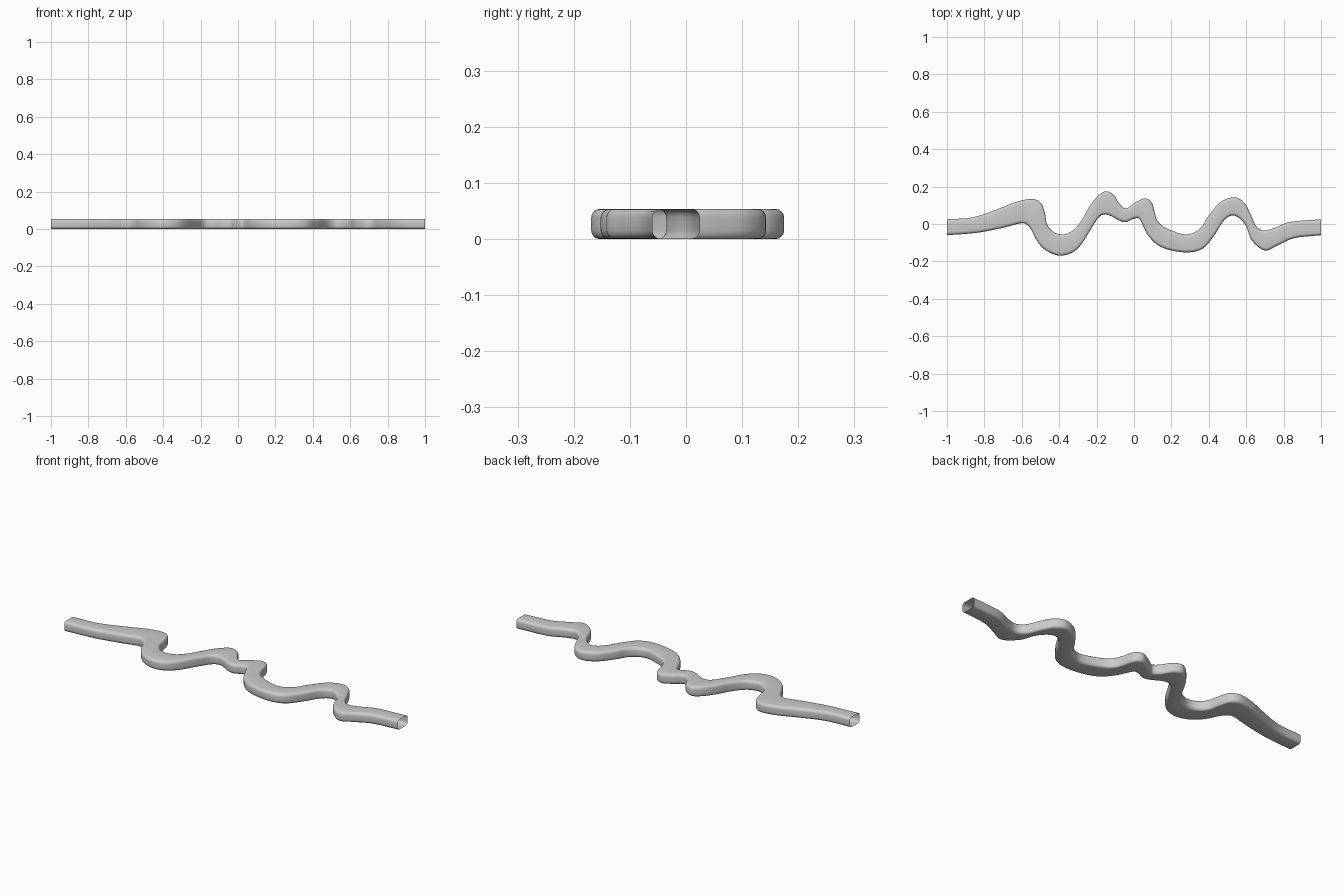
import bpy, bmesh, math
from mathutils import Vector

if "Cube" in bpy.data.objects:
    bpy.data.objects.remove(bpy.data.objects["Cube"])

HEIGHT, RADIUS = 0.054, 0.016
STEPS, CORNER = 5, 5

# Paired bank points along the winding tube: back x, back y, front x, front y
STATIONS = [
    (-1.00, .025, -1.00, -.06), (-.86, .036, -.84, -.047), (-.72, .083, -.70, -.02),
    (-.63, .118, -.61, .003), (-.545, .134, -.575, -.002), (-.497, .112, -.547, -.035),
    (-.477, .06, -.525, -.08), (-.465, 0, -.49, -.126), (-.435, -.039, -.44, -.158),
    (-.385, -.056, -.385, -.169), (-.33, -.037, -.325, -.15), (-.283, .015, -.278, -.104),
    (-.237, .095, -.225, -.018), (-.19, .153, -.188, .036), (-.148, .175, -.155, .051),
    (-.105, .152, -.118, .04), (-.08, .111, -.08, .019), (-.043, .083, -.043, .01),
    (.005, .114, 0, .028), (.06, .137, .028, .029), (.096, .112, .046, -.005),
    (.112, .056, .075, -.06), (.128, .013, .123, -.11), (.175, -.024, .19, -.139),
    (.28, -.056, .29, -.152), (.353, -.024, .37, -.13), (.396, .04, .43, -.06),
    (.46, .115, .476, .013), (.535, .143, .52, .045), (.588, .115, .56, .033),
    (.62, .06, .6, -.013), (.652, -.01, .63, -.088), (.695, -.035, .70, -.142),
    (.754, -.02, .77, -.113), (.834, .011, .86, -.075), (1.00, .025, 1.00, -.06),
]


def catmull(a, b, c, d, t):
    return 0.5 * (2 * b + (c - a) * t + (2 * a - 5 * b + 4 * c - d) * t * t
                  + (3 * b - a - 3 * c + d) * t ** 3)


def smooth_path(points):
    pts = [Vector(p) for p in points]
    pts = [2 * pts[0] - pts[1]] + pts + [2 * pts[-1] - pts[-2]]
    out = []
    for i in range(1, len(pts) - 2):
        out += [catmull(*pts[i - 1:i + 3], k / STEPS) for k in range(STEPS)]
    return out + [pts[-2]]


def section(back, front):
    # Rounded rectangle spanning the two banks
    across = (front - back).normalized()
    half = (front - back).length / 2
    mid = (front + back) / 2
    ring = []
    for q, (sx, sz) in enumerate([(1, 1), (-1, 1), (-1, -1), (1, -1)]):
        for k in range(CORNER):
            a = math.pi / 2 * (q + k / (CORNER - 1))
            u = sx * (half - RADIUS) + RADIUS * math.cos(a)
            z = HEIGHT / 2 + sz * (HEIGHT / 2 - RADIUS) + RADIUS * math.sin(a)
            p = mid + across * u
            ring.append((p.x, p.y, z))
    return ring


# Winding open-ended tube
backs = smooth_path([s[:2] for s in STATIONS])
fronts = smooth_path([s[2:] for s in STATIONS])
bm = bmesh.new()
rings = [[bm.verts.new(c) for c in section(b, f)] for b, f in zip(backs, fronts)]
for r0, r1 in zip(rings, rings[1:]):
    n = len(r0)
    for i in range(n):
        j = (i + 1) % n
        bm.faces.new((r0[i], r0[j], r1[j], r1[i]))
bmesh.ops.recalc_face_normals(bm, faces=bm.faces)
top = max(bm.faces, key=lambda f: f.calc_center_median().z)
if top.normal.z < 0:
    bmesh.ops.reverse_faces(bm, faces=bm.faces)
mesh = bpy.data.meshes.new("winding_tube")
bm.to_mesh(mesh)
bm.free()
tube = bpy.data.objects.new("winding_tube", mesh)
bpy.context.collection.objects.link(tube)
bpy.context.view_layer.objects.active = tube
tube.select_set(True)
bpy.ops.object.shade_smooth_by_angle(angle=math.radians(40))
